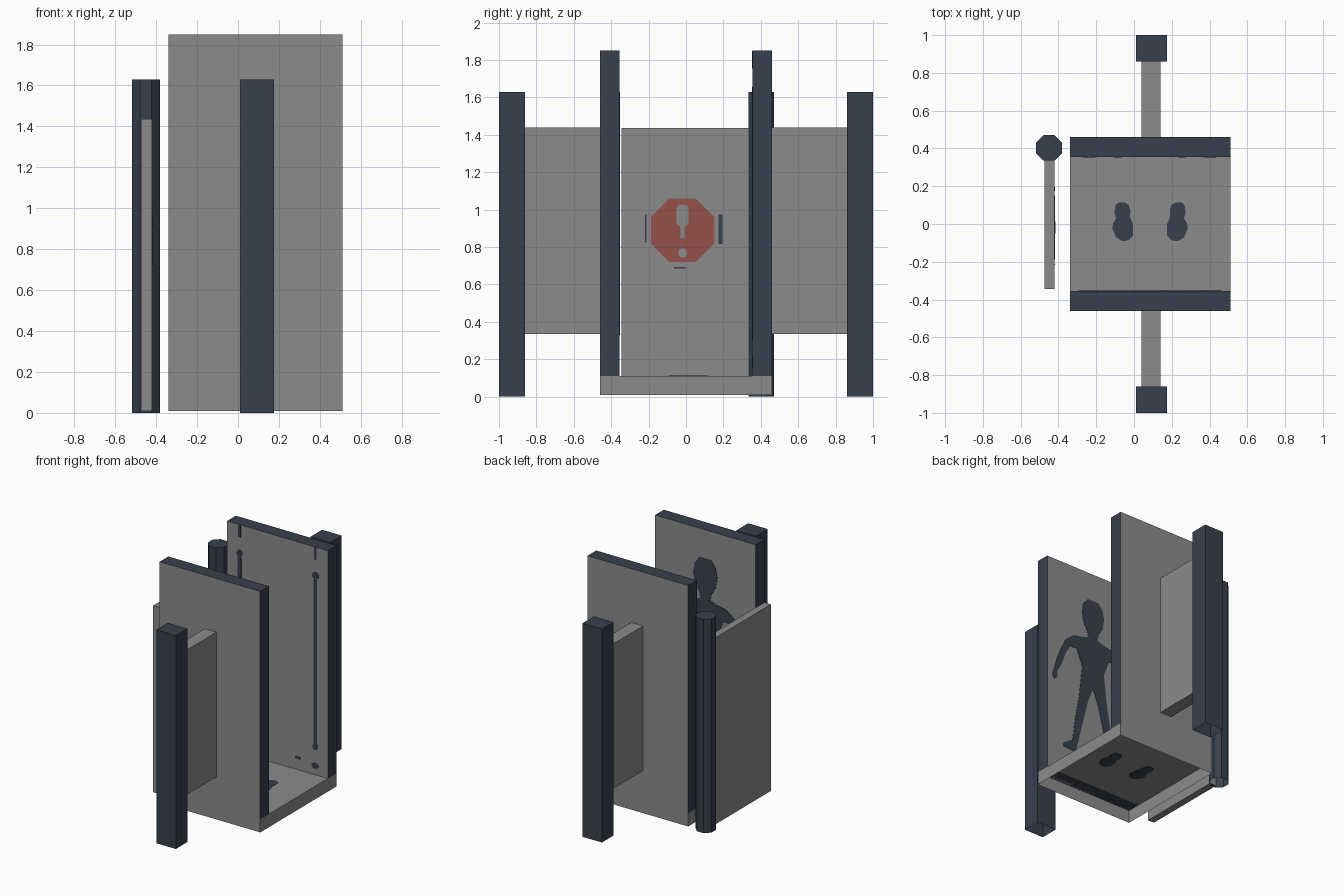
import bpy, bmesh, math

if "Cube" in bpy.data.objects:
    bpy.data.objects.remove(bpy.data.objects["Cube"])


def material(name, rgb):
    m = bpy.data.materials.new(name)
    m.diffuse_color = (*rgb, 1)
    m.use_nodes = True
    m.node_tree.nodes["Principled BSDF"].inputs["Base Color"].default_value = m.diffuse_color
    return m


GREY = material("grey panel", (0.26, 0.26, 0.26))
NAVY = material("dark navy", (0.040, 0.050, 0.074))
RED = material("sign red", (0.30, 0.082, 0.068))


def finish(name, bm, *mats):
    bmesh.ops.recalc_face_normals(bm, faces=bm.faces)
    me = bpy.data.meshes.new(name)
    bm.to_mesh(me)
    bm.free()
    for m in mats:
        me.materials.append(m)
    ob = bpy.data.objects.new(name, me)
    bpy.context.collection.objects.link(ob)
    return ob


def prism(name, pts, place, h0, h1, mat, open_bottom=False):
    """Extrude a 2D outline from h0 to h1; place maps (u, v, h) to space."""
    bm = bmesh.new()
    low = [bm.verts.new(place(u, v, h0)) for u, v in pts]
    top = [bm.verts.new(place(u, v, h1)) for u, v in pts]
    n = len(pts)
    bm.faces.new(top)
    if not open_bottom:
        bm.faces.new(low[::-1])
    for i in range(n):
        j = (i + 1) % n
        bm.faces.new((low[i], low[j], top[j], top[i]))
    return finish(name, bm, mat)


def rect(u0, u1, v0, v1):
    return [(u0, v0), (u1, v0), (u1, v1), (u0, v1)]


def ring(cu, cv, ru, rv, n, turn=0.5):
    return [(cu + ru * math.cos(2 * math.pi * (i + turn) / n),
             cv + rv * math.sin(2 * math.pi * (i + turn) / n)) for i in range(n)]


def flat(u, v, h):
    return (u, v, h)


def on_front_wall(u, v, h):      # inner side of the -y wall
    return (MID + u, -0.355 + h, v)


def on_back_wall(u, v, h):       # inner side of the +y wall
    return (MID + u, 0.355 - h, v)


def on_door(u, v, h):            # inner side of the screen
    return (-0.42 + h, u, v)


MID = 0.085

# Hollow floor box, open underneath
prism("floor_base", rect(-0.34, 0.51, -0.46, 0.46), flat, 0.01, 0.11, GREY, True)

# Footprints, visible on both sides of the thin floor
foot = [(0.09, 0.0), (0.09, -0.06), (0.115, -0.088), (0.15, -0.09), (0.18, -0.07),
        (0.2, -0.025), (0.195, 0.005), (0.18, 0.03), (0.188, 0.06), (0.183, 0.1),
        (0.165, 0.115), (0.135, 0.115), (0.112, 0.1), (0.104, 0.07), (0.107, 0.04)]
for side, s in (("left", -1), ("right", 1)):
    pts = [(MID + s * u, v) for u, v in foot]
    prism("footprint_" + side, pts, flat, 0.106, 0.113, NAVY)

for side, s in (("front", -1), ("back", 1)):
    # Walls: grey faces with navy edges
    y0, y1 = sorted((s * 0.355, s * 0.46))
    wall = prism("wall_" + side, rect(-0.34, 0.51, y0, y1), flat, 0.11, 1.85, GREY)
    wall.data.materials.append(NAVY)
    for f in wall.data.polygons:
        f.material_index = 0 if abs(f.normal.y) > 0.5 else 1
    # Fence panel and hollow end post
    y0, y1 = sorted((s * 0.46, s * 0.86))
    prism("fence_panel_" + side, rect(0.04, 0.14, y0, y1), flat, 0.335, 1.44, GREY)
    y0, y1 = sorted((s * 0.86, s * 1.0))
    prism("end_post_" + side, rect(0.01, 0.175, y0, y1), flat, 0.0, 1.63, NAVY, True)

# Side screen and its octagonal post
prism("side_screen", rect(-0.475, -0.42, -0.345, 0.345), flat, 0.01, 1.435, GREY)
prism("octagonal_post", ring(-0.45, 0.403, 0.0735, 0.0735, 8), flat, 0.0, 1.63, NAVY, True)

# Warning sign on the screen
SY, SZ = -0.018, 0.89
R = 0.17 / math.cos(math.pi / 8)
prism("warning_octagon", ring(SY, SZ, R, R, 8), on_door, -0.002, 0.003, RED)
bar = [(-0.02, 1.025), (-0.032, 1.01), (-0.032, 0.925), (-0.011, 0.905), (-0.011, 0.845)]
bar = [(SY + u, v) for u, v in bar] + [(SY - u, v) for u, v in bar[::-1]]
prism("warning_bar", bar, on_door, 0.0, 0.005, GREY)
prism("warning_dot", ring(SY, 0.768, 0.025, 0.027, 8), on_door, 0.0, 0.005, GREY)
for name, r in (("left", (-0.218, -0.212, 0.825, 0.975)),
                ("right", (0.175, 0.195, 0.815, 0.975)),
                ("lower", (-0.065, -0.003, 0.685, 0.693))):
    prism("sign_mark_" + name, rect(*r), on_door, -0.002, 0.003, NAVY)

# Standing figure silhouette, mirrored from a half outline
half = [(0.05, 1.63), (0.088, 1.58), (0.102, 1.51), (0.088, 1.43), (0.05, 1.365),
        (0.042, 1.32), (0.1, 1.30), (0.18, 1.285), (0.25, 1.23), (0.29, 1.15),
        (0.335, 1.04), (0.36, 0.95), (0.378, 0.90), (0.36, 0.86), (0.335, 0.88),
        (0.33, 0.94), (0.295, 1.0), (0.255, 1.11), (0.21, 1.185), (0.15, 1.185),
        (0.1, 1.06), (0.115, 0.93), (0.13, 0.8), (0.165, 0.6), (0.19, 0.42),
        (0.27, 0.37), (0.275, 0.34), (0.16, 0.33), (0.14, 0.42), (0.09, 0.62),
        (0.05, 0.78), (0.008, 0.89)]
figure = half + [(-u, v) for u, v in half[::-1]]
prism("figure_silhouette", figure, on_front_wall, -0.002, 0.003, NAVY)

# Painted guide lines on the back wall
for side, s in (("left", -1), ("right", 1)):
    c = s * 0.32
    for name, pts in (
            ("tick", rect(c - 0.011, c + 0.011, 1.755, 1.849)),
            ("line", rect(c - 0.015, c + 0.015, 0.34, 1.6)),
            ("line_top", ring(c, 1.63, 0.028, 0.028, 8)),
            ("line_end", ring(c, 0.325, 0.026, 0.025, 8)),
            ("lower_dot", ring(c, 0.18, 0.035, 0.022, 8)),
            ("floor_dash", rect(s * 0.17 - 0.02, s * 0.17 + 0.02, 0.195, 0.21))):
        prism("guide_%s_%s" % (name, side), pts, on_back_wall, -0.002, 0.003, NAVY)
